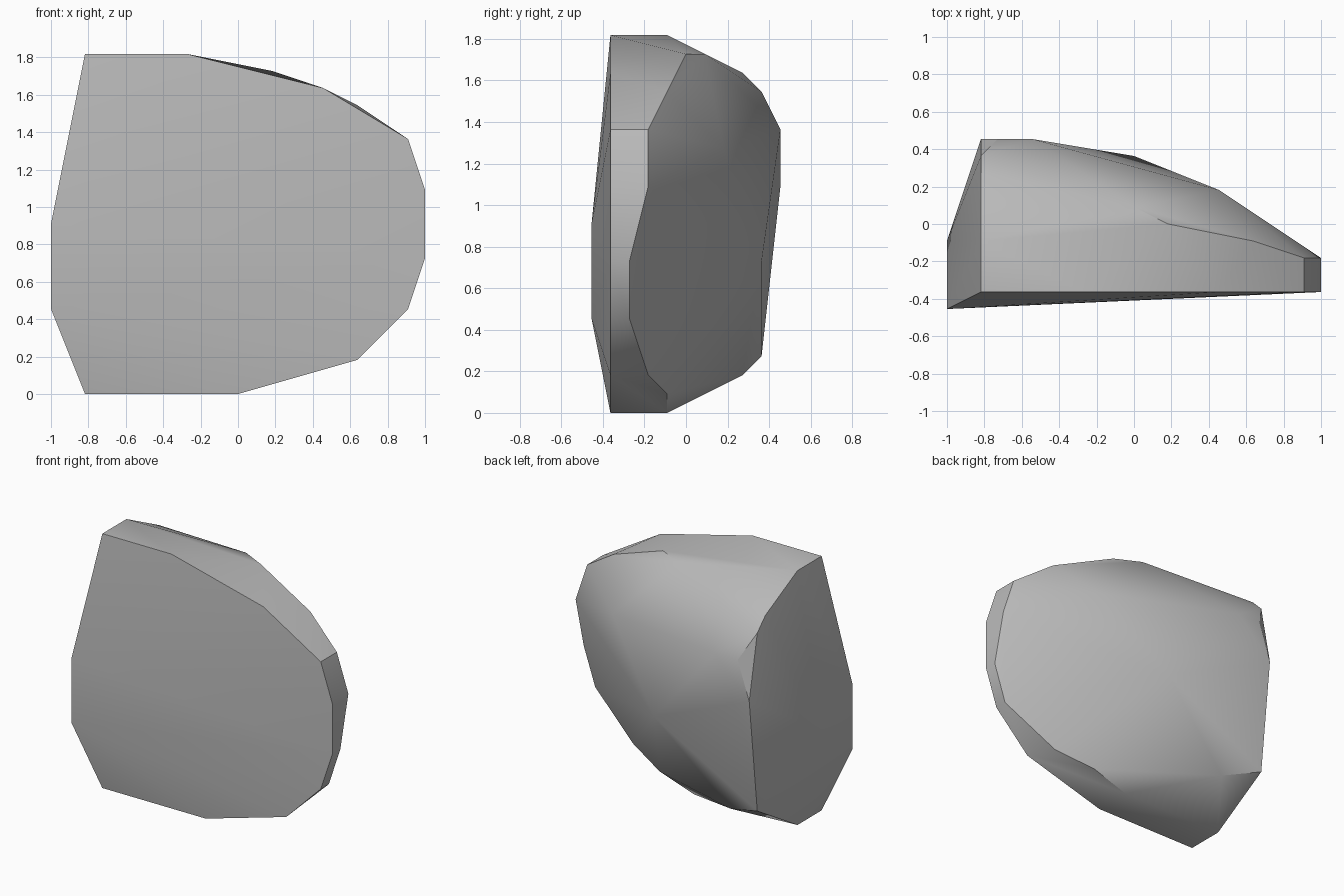
import bpy
import bmesh
import math
from mathutils import Vector

# Remove the default object
default_object = bpy.data.objects.get("Cube")
if default_object:
    bpy.data.objects.remove(default_object, do_unlink=True)

# The stone is chiselled on a coarse lattice: one step is an eleventh of a unit
STEP = 1 / 11


def make_material(name, level):
    """Create one flat grey material."""
    material = bpy.data.materials.new(name)
    material.use_nodes = True
    colour = (level, level, level, 1)
    material.diffuse_color = colour
    shader = material.node_tree.nodes["Principled BSDF"]
    shader.inputs["Base Color"].default_value = colour
    return material


def make_hull(name, corners, material):
    """Wrap a convex skin around the corner points and shade it."""
    shell = bmesh.new()
    for corner in corners:
        shell.verts.new(Vector(corner) * STEP)
    bmesh.ops.convex_hull(shell, input=shell.verts[:])
    loose = [vert for vert in shell.verts if not vert.link_faces]
    bmesh.ops.delete(shell, geom=loose, context='VERTS')
    bmesh.ops.dissolve_limit(shell, angle_limit=math.radians(0.5),
                             verts=shell.verts[:], edges=shell.edges[:])
    bmesh.ops.recalc_face_normals(shell, faces=shell.faces[:])

    mesh = bpy.data.meshes.new(name)
    shell.to_mesh(mesh)
    shell.free()
    mesh.materials.append(material)

    stone = bpy.data.objects.new(name, mesh)
    bpy.context.collection.objects.link(stone)
    bpy.ops.object.select_all(action='DESELECT')
    stone.select_set(True)
    bpy.context.view_layer.objects.active = stone
    bpy.ops.object.shade_smooth_by_angle(angle=math.radians(30))
    return stone


# Rim of the nearly flat front face, as (x, z) at a constant depth
front_outline = [(-9, 20), (-3, 20), (5, 18), (10, 15), (11, 12), (11, 8),
                 (10, 5), (7, 2), (0, 0), (-9, 0)]
front_rim = [(x, -4, z) for x, z in front_outline]

# Slight bulge on the flat end
end_bulge = [(-11, -5, 10), (-11, -5, 5), (-11, -1, 8)]

# Outline of the flat end, as (y, z) at a constant x
end_outline = [(-1, 20), (3, 18), (4, 17), (5, 12), (4, 3), (-1, 0)]
end_rim = [(-9, y, z) for y, z in end_outline]

# Narrow bevel running round the tapered end
bevel_rim = [(0, 1, 19), (2, 0, 19), (7, -1, 17), (10, -2, 15), (11, -2, 12),
             (11, -3, 8), (10, -3, 5), (6, -2, 2), (3, -1, 1), (0, -1, 0)]

# Corners of the rounded back
back_corners = [(-8, 5, 15), (-6, 5, 15), (5, 2, 14), (0, 4, 8), (-6, 3, 2)]

stone_grey = make_material("stone grey", 0.5)
make_hull("rock", front_rim + end_bulge + end_rim + bevel_rim + back_corners,
          stone_grey)
